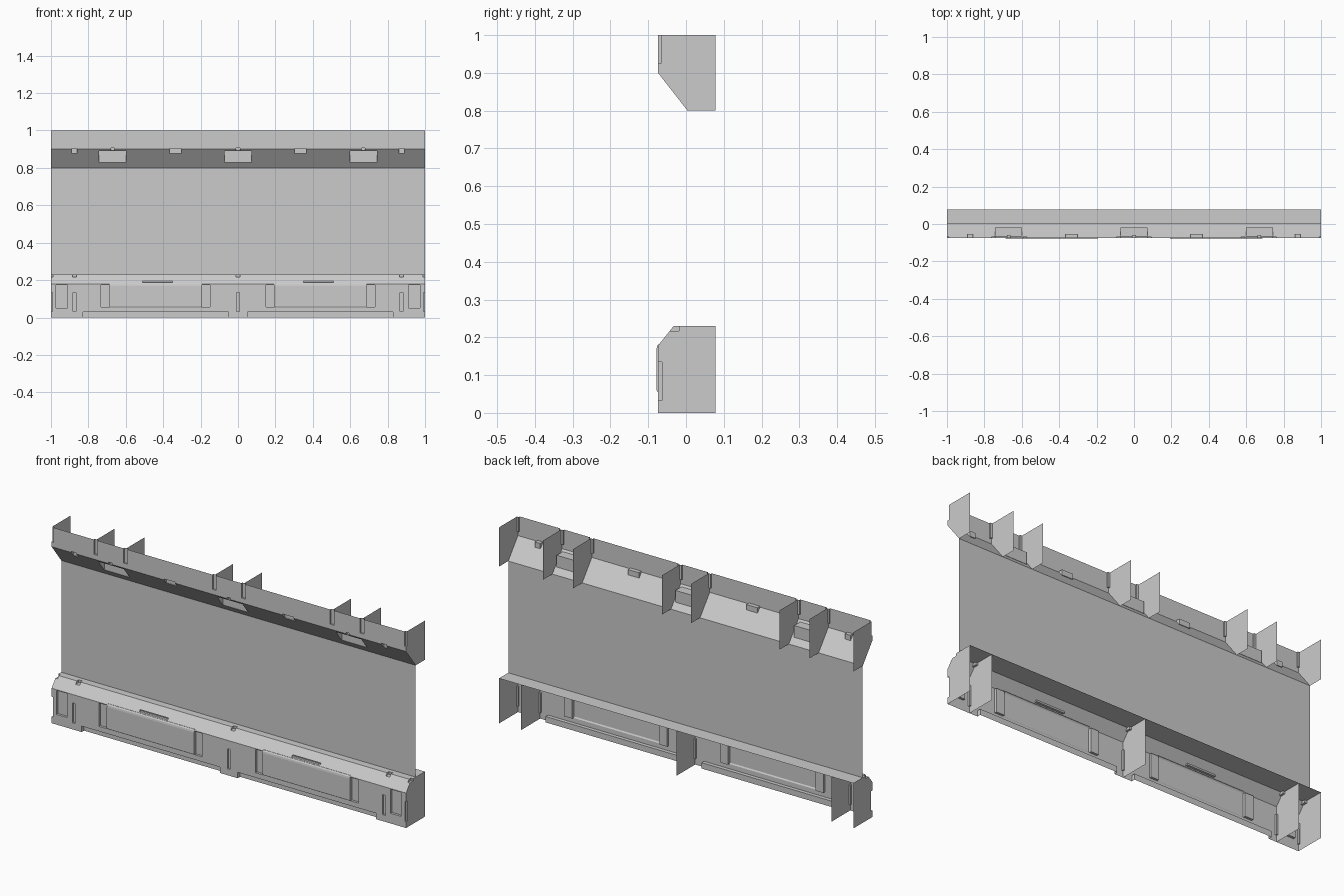
import bpy, bmesh

if "Cube" in bpy.data.objects:
    bpy.data.objects.remove(bpy.data.objects["Cube"])

FRONT, BACK, SHEET = -0.074, 0.078, 0.004


def add_prism(bm, profile, x0, x1):
    """Closed prism: a (y, z) profile swept from x0 to x1."""
    a = [bm.verts.new((x0, y, z)) for y, z in profile]
    b = [bm.verts.new((x1, y, z)) for y, z in profile]
    n = len(profile)
    bm.faces.new(a)
    bm.faces.new(b[::-1])
    for i in range(n):
        j = (i + 1) % n
        bm.faces.new((a[j], a[i], b[i], b[j]))


def rect(y1, z0, z1, y0=-0.2):
    return [(y0, z0), (y1, z0), (y1, z1), (y0, z1)]


def make_object(name, bm):
    bmesh.ops.recalc_face_normals(bm, faces=bm.faces)
    mesh = bpy.data.meshes.new(name)
    bm.to_mesh(mesh)
    bm.free()
    ob = bpy.data.objects.new(name, mesh)
    bpy.context.scene.collection.objects.link(ob)
    return ob


def prisms(name, items):
    bm = bmesh.new()
    for profile, x0, x1 in items:
        add_prism(bm, profile, x0, x1)
    return make_object(name, bm)


def mirrored(profile, x0, x1):
    return [(profile, x0, x1), (profile, -x1, -x0)]


def make_shell(name, profile, cuts, bumps, open_z):
    """Solid trim with recesses and bumps, opened at the back, ends and one z level."""
    ob = prisms(name, [(profile, -1, 1)])
    helpers = []
    for op, items in (('DIFFERENCE', cuts), ('UNION', bumps)):
        if items:
            h = prisms(name + "_helper", items)
            h.hide_render = True
            m = ob.modifiers.new(op, 'BOOLEAN')
            m.operation, m.object, m.solver = op, h, 'EXACT'
            helpers.append(h)
    dg = bpy.context.evaluated_depsgraph_get()
    mesh = bpy.data.meshes.new_from_object(ob.evaluated_get(dg))
    ob.modifiers.clear()
    ob.data = mesh
    for h in helpers:
        bpy.data.objects.remove(h)
    bm = bmesh.new()
    bm.from_mesh(mesh)

    def on_open_side(f):
        return (all(abs(v.co.y - BACK) < 1e-4 for v in f.verts)
                or all(abs(v.co.z - open_z) < 1e-4 for v in f.verts)
                or all(abs(abs(v.co.x) - 1) < 1e-4 for v in f.verts))
    bmesh.ops.delete(bm, geom=[f for f in bm.faces if on_open_side(f)], context='FACES')
    bm.to_mesh(mesh)
    bm.free()
    return ob


def make_ribs(name, profile, xs):
    bm = bmesh.new()
    for x in xs:
        pts = profile if x > 0 else profile[::-1]
        bm.faces.new([bm.verts.new((x, y, z)) for y, z in pts])
    mesh = bpy.data.meshes.new(name)
    bm.to_mesh(mesh)
    bm.free()
    bpy.context.scene.collection.objects.link(bpy.data.objects.new(name, mesh))


# Upper trim: slanted trough with pockets under it and grooves at every rib
upper = [(FRONT, 1), (FRONT, 0.9), (SHEET, 0.8), (BACK, 0.8), (BACK, 1)]
rib_x = [0.082, 0.583, 0.751]
cuts = []
for x in rib_x:
    cuts += mirrored(rect(-0.066, 0.925, 1.1), x - 0.011, x + 0.011)
cuts += mirrored(rect(-0.066, 0.925, 1.1), 0.99, 1.1)
for c in (-0.67, 0, 0.67):
    cuts.append((rect(-0.018, 0.83, 0.89), c - 0.072, c + 0.072))
    cuts.append((rect(-0.060, 0.893, 0.907), c - 0.01, c + 0.01))
cuts += mirrored(rect(-0.053, 0.878, 0.905), 0.303, 0.365)
cuts += mirrored(rect(-0.053, 0.878, 0.905), 0.860, 0.890)
make_shell("upper_trim", upper, cuts, [], 1)

# Upper ribs and end caps
upper_rib = [(-0.066, 1), (-0.066, 0.925)] + [(FRONT, 0.925)] + upper[1:]
make_ribs("upper_ribs", upper_rib, [s * x for x in rib_x + [1] for s in (-1, 1)])

# Lower trim: chamfered skirting with recesses and raised panels
lower = [(FRONT, 0), (BACK, 0), (BACK, 0.23), (-0.033, 0.23), (FRONT, 0.178)]
cuts = mirrored(rect(-0.055, -0.1, 0.03), 0.05, 0.83)           # toe recess
cuts += mirrored(rect(-0.062, 0.052, 0.174), 0.912, 0.972)      # end recess
for x0, x1 in ((0.15, 0.20), (0.68, 0.732)):                    # panel side recess
    cuts += mirrored(rect(-0.062, 0.055, 0.174), x0, x1)
for x in (-0.875, 0, 0.875):                                    # rib grooves
    cuts.append((rect(-0.064, 0.033, 0.135), x - 0.008, x + 0.008))
    cuts.append((rect(-0.018, 0.217, 0.3), x - 0.011, x + 0.011))
cuts += mirrored(rect(-0.064, 0.033, 0.135), 0.993, 1.1)
cuts += mirrored(rect(-0.018, 0.217, 0.3), 0.988, 1.1)
for c in (-0.43, 0.43):                                         # slot above panel
    cuts.append((rect(-0.055, 0.187, 0.195), c - 0.08, c + 0.08))
panel = [(-0.04, 0.054), (FRONT, 0.054), (-0.078, 0.060), (-0.078, 0.168),
         (-0.0765, 0.177), (-0.072, 0.183), (-0.04, 0.183)]
bumps = mirrored(panel, 0.193, 0.686)
make_shell("lower_trim", lower, cuts, bumps, 0)

# Lower ribs and end caps
lower_rib = [(FRONT, 0), (BACK, 0), (BACK, 0.23), (-0.018, 0.23), (-0.018, 0.217),
             (-0.043, 0.217), (FRONT, 0.178), (FRONT, 0.135), (-0.064, 0.135),
             (-0.064, 0.033), (FRONT, 0.033)]
make_ribs("lower_ribs", lower_rib, [-1, -0.875, 0, 0.875, 1])

# Middle wall sheet
bm = bmesh.new()
bm.faces.new([bm.verts.new((x, SHEET, z)) for x, z in
              ((-1, 0.23), (1, 0.23), (1, 0.8), (-1, 0.8))])
mesh = bpy.data.meshes.new("wall_sheet")
bm.to_mesh(mesh)
bm.free()
bpy.context.scene.collection.objects.link(bpy.data.objects.new("wall_sheet", mesh))
